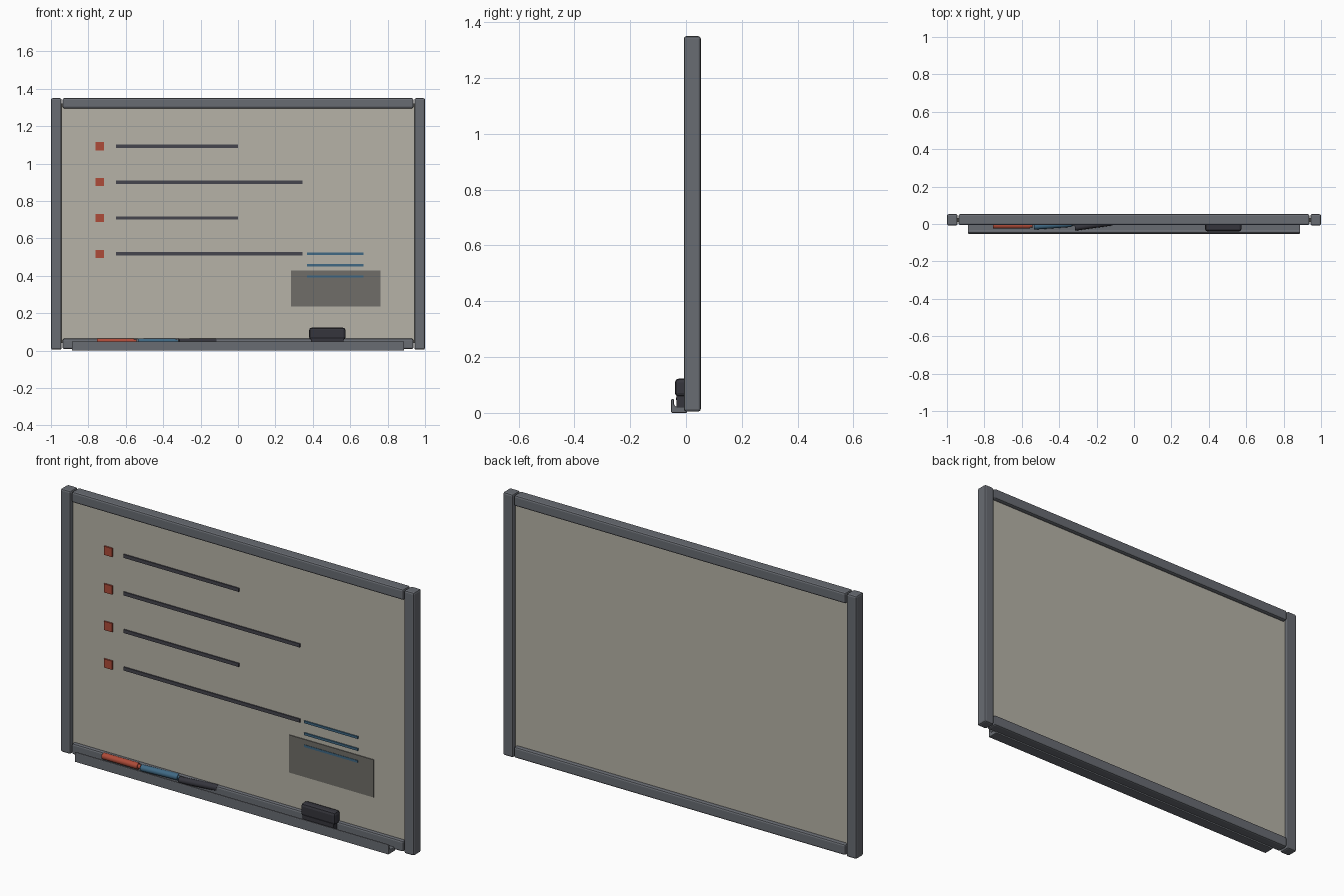
import bpy, bmesh, math
from mathutils import Matrix

if "Cube" in bpy.data.objects:
    bpy.data.objects.remove(bpy.data.objects["Cube"])


def mat(name, r, g, b, a=1.0):
    m = bpy.data.materials.new(name)
    m.diffuse_color = (r, g, b, a)
    m.use_nodes = True
    m.node_tree.nodes["Principled BSDF"].inputs["Base Color"].default_value = m.diffuse_color
    return m


FRAME = mat("frame_grey", 0.14, 0.15, 0.17)
PANEL = mat("panel_white", 0.47, 0.45, 0.39)
RED = mat("red", 0.42, 0.07, 0.04)
BLUE = mat("blue", 0.05, 0.14, 0.23)
DARK = mat("charcoal", 0.035, 0.035, 0.045)
INK = mat("ink", 0.06, 0.06, 0.075)
SMUDGE = mat("smudge", 0.16, 0.155, 0.14, 0.45)


def finish(name, bm, material):
    bmesh.ops.recalc_face_normals(bm, faces=bm.faces)
    me = bpy.data.meshes.new(name)
    bm.to_mesh(me)
    bm.free()
    me.materials.append(material)
    ob = bpy.data.objects.new(name, me)
    bpy.context.collection.objects.link(ob)
    return ob


def add_bevel(ob, width, segments=2):
    b = ob.modifiers.new("bevel", 'BEVEL')
    b.width, b.segments, b.limit_method = width, segments, 'ANGLE'


def box(name, x, y, z, material, bevel=0.0, segments=2):
    """Box from (min, max) pairs."""
    bm = bmesh.new()
    bmesh.ops.create_cube(bm, size=1.0)
    for v in bm.verts:
        v.co = [p[0] + (c + 0.5) * (p[1] - p[0]) for p, c in zip((x, y, z), v.co)]
    ob = finish(name, bm, material)
    if bevel:
        add_bevel(ob, bevel, segments)
    return ob


# Frame: two posts and two rails
for side, name in ((-1, "left_post"), (1, "right_post")):
    xs = sorted((side * 1.0, side * 0.943))
    box(name, xs, (-0.008, 0.053), (0.005, 1.35), FRAME, 0.009)
for name, z in (("bottom_rail", (0.008, 0.064)), ("top_rail", (1.295, 1.35))):
    box(name, (-0.938, 0.938), (-0.006, 0.053), z, FRAME, 0.009)

# Writing panel
PY = 0.012
box("writing_panel", (-0.95, 0.95), (PY, 0.032), (0.04, 1.32), PANEL)

# Pen tray: extruded channel with a front lip
profile = [(0.004, 0.0), (-0.053, 0.0), (-0.053, 0.05), (-0.043, 0.05),
           (-0.043, 0.03), (-0.036, 0.022), (0.004, 0.022)]
bm = bmesh.new()
face = bm.faces.new([bm.verts.new((-0.888, y, z)) for y, z in profile])
ext = bmesh.ops.extrude_face_region(bm, geom=[face])
bmesh.ops.translate(bm, vec=(1.776, 0, 0),
                    verts=[v for v in ext["geom"] if isinstance(v, bmesh.types.BMVert)])
add_bevel(finish("pen_tray", bm, FRAME), 0.004)

# Bullet list with written lines
for i in range(4):
    z = 1.093 - i * 0.192
    box(f"bullet_{i + 1}", (-0.762, -0.716), (PY - 0.008, PY + 0.002),
        (z - 0.022, z + 0.022), RED)
    box(f"written_line_{i + 1}", (-0.652, 0.345 if i % 2 else 0.0),
        (PY - 0.006, PY + 0.002), (z - 0.009, z + 0.009), INK)

# Short blue note lines and the smudge patch
for i in range(3):
    z = 0.518 - i * 0.061
    box(f"note_line_{i + 1}", (0.368, 0.672), (PY - 0.006, PY + 0.002),
        (z - 0.006, z + 0.006), BLUE)
box("smudge_patch", (0.284, 0.762), (PY - 0.004, PY + 0.001), (0.236, 0.428), SMUDGE)


# Markers lying in the tray: barrel and a narrow tip
def marker(name, x, y, angle, material):
    bm = bmesh.new()
    turn = Matrix.Translation((x, y, 0.05)) @ Matrix.Rotation(angle, 4, 'Z')
    for r1, r2, length, off in ((0.016, 0.016, 0.2, 0.0), (0.011, 0.008, 0.014, 0.106)):
        bmesh.ops.create_cone(
            bm, cap_ends=True, segments=16, radius1=r1, radius2=r2, depth=length,
            matrix=turn @ Matrix.Translation((off, 0, 0)) @ Matrix.Rotation(math.pi / 2, 4, 'Y'))
    ob = finish(name, bm, material)
    bpy.ops.object.select_all(action='DESELECT')
    ob.select_set(True)
    bpy.context.view_layer.objects.active = ob
    bpy.ops.object.shade_smooth_by_angle(angle=math.radians(40))


marker("red_marker", -0.655, -0.009, 0.0, RED)
marker("blue_marker", -0.435, -0.007, 0.07, BLUE)
marker("black_marker", -0.217, -0.006, 0.14, DARK)

# Eraser: body and felt pad
box("eraser_body", (0.38, 0.575), (-0.04, 0.008), (0.058, 0.123), DARK, 0.014)
box("eraser_felt", (0.39, 0.565), (-0.034, 0.0), (0.022, 0.065), DARK)
